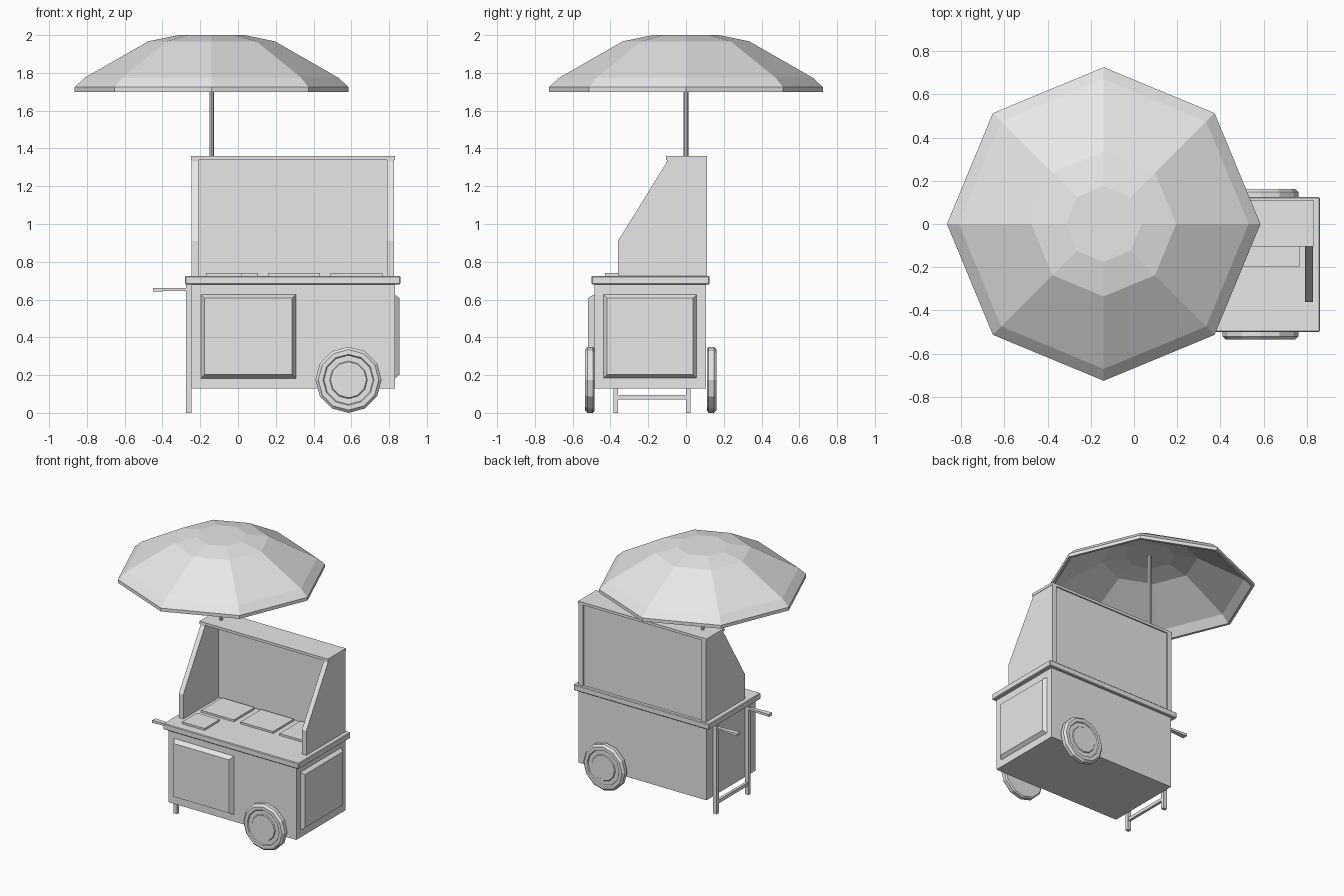
import bpy, bmesh, math
from mathutils import Matrix, Vector

cube = bpy.data.objects.get("Cube")
if cube:
    bpy.data.objects.remove(cube, do_unlink=True)

grey = bpy.data.materials.new("light grey")
grey.use_nodes = True
tone = (0.8, 0.8, 0.8, 1)
grey.diffuse_color = tone
grey.node_tree.nodes["Principled BSDF"].inputs["Base Color"].default_value = tone


def finish(name, bm):
    bmesh.ops.recalc_face_normals(bm, faces=bm.faces)
    mesh = bpy.data.meshes.new(name)
    bm.to_mesh(mesh)
    bm.free()
    mesh.materials.append(grey)
    obj = bpy.data.objects.new(name, mesh)
    bpy.context.collection.objects.link(obj)
    return obj


def box(name, x, y, z, bevel=0):
    bm = bmesh.new()
    bmesh.ops.create_cube(bm, size=1)
    for v in bm.verts:
        v.co = [r[0] + (c + 0.5) * (r[1] - r[0]) for c, r in zip(v.co, (x, y, z))]
    if bevel:
        bmesh.ops.bevel(bm, geom=bm.edges[:], offset=bevel, segments=1, affect='EDGES')
    return finish(name, bm)


def taper(obj, test, mid, scale):
    """Scale the vertices chosen by test about a middle point."""
    for v in obj.data.vertices:
        if test(v.co):
            v.co = [m + (c - m) * s for c, m, s in zip(v.co, mid, scale)]


def lathe(name, profile, sides, matrix):
    """Spin (radius, height) points about z, then place the result."""
    bm = bmesh.new()
    pts = [bm.verts.new((r, 0, h)) for r, h in profile]
    edges = [bm.edges.new(p) for p in zip(pts, pts[1:])]
    bmesh.ops.spin(bm, geom=pts + edges, cent=(0, 0, 0), axis=(0, 0, 1),
                   angle=math.tau, steps=sides, use_duplicate=False)
    bmesh.ops.remove_doubles(bm, verts=bm.verts, dist=0.0005)
    bm.transform(matrix)
    return finish(name, bm)


# Cabinet and counter
box("cabinet", (-0.245, 0.83), (-0.485, 0.105), (0.13, 0.69))
box("counter", (-0.28, 0.86), (-0.5, 0.125), (0.68, 0.725), 0.005)

# Raised doors with chamfered edges
front = box("front_door", (-0.2, 0.31), (-0.52, -0.48), (0.18, 0.63))
taper(front, lambda c: c.y < -0.5, (0.055, -0.52, 0.405), (0.91, 1, 0.9))
side = box("side_door", (0.825, 0.855), (-0.44, 0.06), (0.18, 0.63))
taper(side, lambda c: c.x > 0.84, (0.855, -0.19, 0.405), (1, 0.91, 0.9))

# Hood: two sloped sides, back wall and roof
outline = [(-0.36, 0.72), (-0.36, 0.91), (-0.1, 1.33), (-0.1, 1.345), (0.11, 1.345), (0.11, 0.72)]
for label, x in (("right", -0.245), ("left", 0.79)):
    bm = bmesh.new()
    face = bm.faces.new([bm.verts.new((x, y, z)) for y, z in outline])
    new = bmesh.ops.extrude_face_region(bm, geom=[face])["geom"]
    bmesh.ops.translate(bm, vec=(0.037, 0, 0),
                        verts=[g for g in new if isinstance(g, bmesh.types.BMVert)])
    finish("hood_side_" + label, bm)
box("hood_back", (-0.22, 0.8), (0.065, 0.1), (0.72, 1.345))
box("hood_roof", (-0.25, 0.83), (-0.105, 0.11), (1.34, 1.36))

# Lids on the counter
for i in range(3):
    x = -0.17 + 0.33 * i
    box(f"counter_lid_{i + 1}", (x, x + 0.275), (-0.2, 0.05), (0.72, 0.74))
box("small_lid", (-0.17, 0.02), (-0.43, -0.25), (0.72, 0.74))

# Legs, handles and crossbar
for label, y in (("front", -0.372), ("back", 0.012)):
    box("leg_" + label, (-0.275, -0.245), (y - 0.013, y + 0.013), (0, 0.69))
    handle = box("handle_" + label, (-0.45, -0.26), (y - 0.02, y + 0.02), (0.643, 0.662))
    taper(handle, lambda c: c.x > -0.3, (-0.26, y, 0.655), (1, 0.5, 0.7))
box("leg_crossbar", (-0.27, -0.25), (-0.37, 0.01), (0.07, 0.095))

# Wheels with stepped hubs
wheel = [(0, 0), (0.165, 0), (0.175, 0.008), (0.175, 0.036), (0.16, 0.05),
         (0.135, 0.05), (0.13, 0.042), (0.1, 0.042), (0.095, 0.048), (0, 0.048)]
for label, y, turn in (("front", -0.485, 90), ("back", 0.112, -90)):
    place = Matrix.Translation((0.585, y, 0.175)) @ Matrix.Rotation(math.radians(turn), 4, 'X')
    lathe("wheel_" + label, wheel, 12, place)

# Parasol and its pole
centre = Matrix.Translation((-0.14, 0, 0))
canopy = [(0, 2.0), (0.175, 2.0), (0.335, 1.967), (0.67, 1.775), (0.725, 1.725), (0.725, 1.7),
          (0.705, 1.7), (0.655, 1.755), (0.33, 1.942), (0.175, 1.975), (0, 1.975)]
lathe("parasol_canopy", canopy, 8, centre)
lathe("parasol_pole", [(0, 1.35), (0.012, 1.35), (0.012, 1.985), (0, 1.985)], 8, centre)
